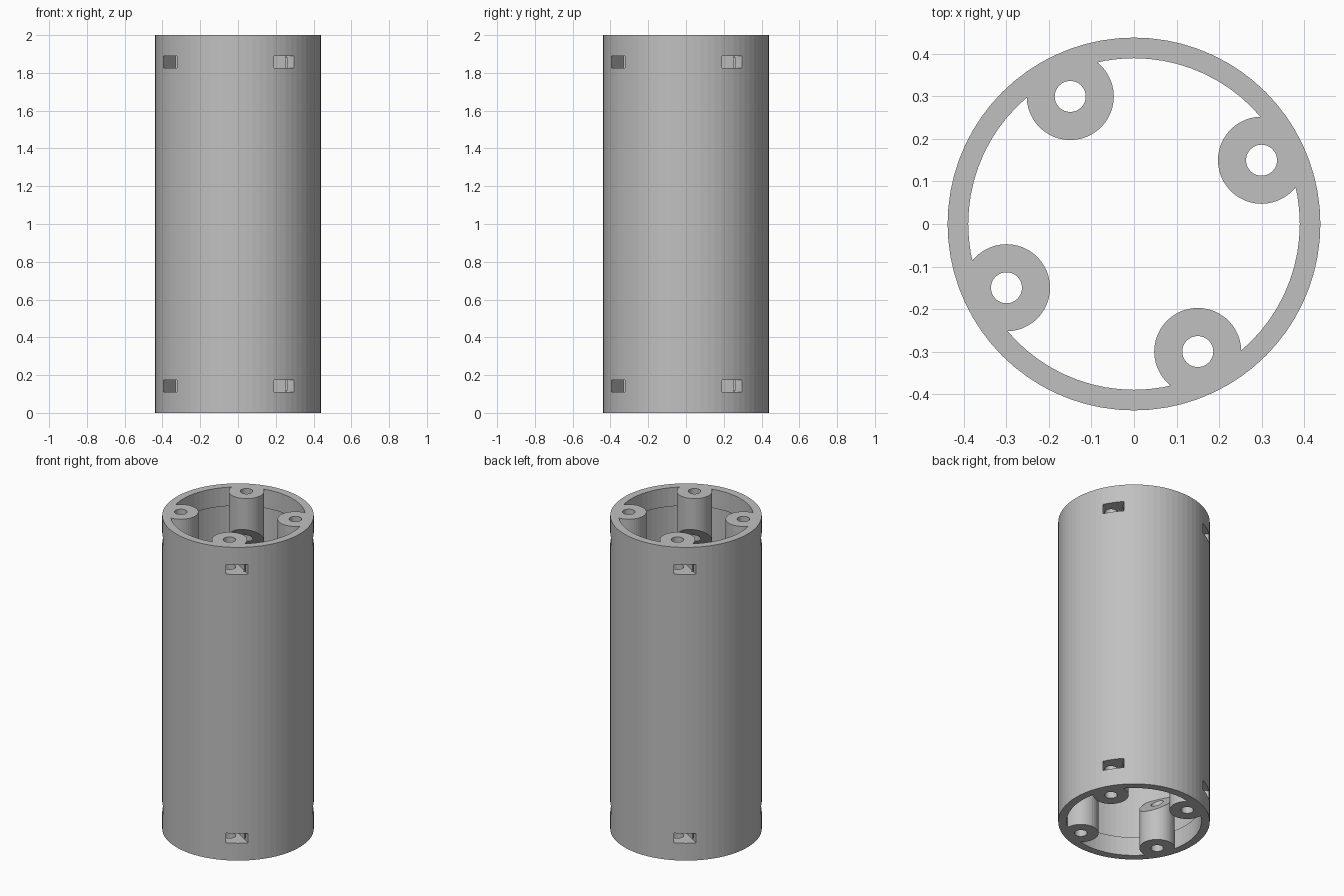
import bpy, bmesh, math
from mathutils import Matrix, Vector

HEIGHT = 2.0
OUTER_R = 0.4385       # outside of the tube
LIP_R = 0.39           # bore at both ends
BORE_R = 0.40          # bore between the lips
LIP = 0.12             # lip depth
BOSS_R = 0.1025
BOSS_LEN = 0.30        # boss length along its axis
HOLE_R = 0.0365
BOSS_AT = Vector((0.15, -0.30, 0))
SLOT_HALF = 0.0585     # half width of the nut slot
SLOT_ANGLE = math.radians(-32)
SLOT_Z = (0.111, 0.173)

if "Cube" in bpy.data.objects:
    bpy.data.objects.remove(bpy.data.objects["Cube"], do_unlink=True)

grey = bpy.data.materials.new("plain_grey")
grey.use_nodes = True
grey.diffuse_color = (0.53, 0.53, 0.53, 1)
grey.node_tree.nodes["Principled BSDF"].inputs["Base Color"].default_value = (0.53, 0.53, 0.53, 1)


def finish(name, bm):
    bmesh.ops.recalc_face_normals(bm, faces=bm.faces)
    mesh = bpy.data.meshes.new(name)
    bm.to_mesh(mesh)
    bm.free()
    mesh.materials.append(grey)
    obj = bpy.data.objects.new(name, mesh)
    bpy.context.scene.collection.objects.link(obj)
    return obj


def prism(bm, outline, z0, z1):
    """Extrude a flat outline from z0 to z1 and return its vertices."""
    low = [bm.verts.new((x, y, z0)) for x, y in outline]
    high = [bm.verts.new((x, y, z1)) for x, y in outline]
    bm.faces.new(low[::-1])
    bm.faces.new(high)
    n = len(outline)
    for i in range(n):
        j = (i + 1) % n
        bm.faces.new((low[i], low[j], high[j], high[i]))
    return low, high


def circle(radius, sides, centre=(0, 0)):
    return [(centre[0] + radius * math.cos(math.tau * i / sides),
             centre[1] + radius * math.sin(math.tau * i / sides)) for i in range(sides)]


def repeat_around(bm, both_ends):
    """Copy the geometry four times around z and, if asked, mirror it to the top end."""
    source = bm.verts[:] + bm.edges[:] + bm.faces[:]
    if both_ends:
        copy = bmesh.ops.duplicate(bm, geom=source)["geom"]
        for v in copy:
            if isinstance(v, bmesh.types.BMVert):
                v.co.z = HEIGHT - v.co.z
        source += copy
    for k in range(1, 4):
        copy = bmesh.ops.duplicate(bm, geom=source)["geom"]
        verts = [v for v in copy if isinstance(v, bmesh.types.BMVert)]
        bmesh.ops.rotate(bm, verts=verts, cent=(0, 0, 0),
                         matrix=Matrix.Rotation(k * math.pi / 2, 3, 'Z'))


# Tube wall with a thicker lip at each end
bm = bmesh.new()
profile = [(OUTER_R, 0), (OUTER_R, HEIGHT), (LIP_R, HEIGHT), (LIP_R, HEIGHT - LIP),
           (BORE_R, HEIGHT - LIP), (BORE_R, LIP), (LIP_R, LIP), (LIP_R, 0)]
SIDES = 72
rings = []
for r, z in profile:
    rings.append([bm.verts.new((x, y, z)) for x, y in circle(r, SIDES)])
for a, b in zip(rings, rings[1:] + rings[:1]):
    for i in range(SIDES):
        j = (i + 1) % SIDES
        bm.faces.new((a[i], a[j], b[j], b[i]))
tube = finish("tube_body", bm)

# Screw bosses, sloped at the inner end back towards the wall
bm = bmesh.new()
radial = BOSS_AT.normalized()
low, high = prism(bm, circle(BOSS_R, 48, BOSS_AT), 0, BOSS_LEN)
for v in high:
    v.co.z += (v.co - BOSS_AT).dot(radial)
repeat_around(bm, True)
bosses = finish("screw_bosses", bm)

# Screw holes
bm = bmesh.new()
prism(bm, circle(HOLE_R, 32, BOSS_AT), -0.1, HEIGHT + 0.1)
repeat_around(bm, False)
holes = finish("screw_hole_cutter", bm)

# Nut slots: a half hexagon around the screw, open to the outside
bm = bmesh.new()
corner = SLOT_HALF / math.cos(math.pi / 6)
outline = [(0.3, -SLOT_HALF), (0.3, SLOT_HALF), (-corner / 2, SLOT_HALF),
           (-corner, 0), (-corner / 2, -SLOT_HALF)]
turn = Matrix.Rotation(SLOT_ANGLE, 3, 'Z')
placed = [(BOSS_AT + turn @ Vector((x, y, 0))).xy for x, y in outline]
prism(bm, placed, *SLOT_Z)
repeat_around(bm, True)
slots = finish("nut_slot_cutter", bm)

# Combine into one solid
bpy.context.view_layer.objects.active = tube
for operand, operation in ((bosses, 'UNION'), (holes, 'DIFFERENCE'), (slots, 'DIFFERENCE')):
    mod = tube.modifiers.new(operand.name, 'BOOLEAN')
    mod.solver = 'EXACT'
    mod.operation = operation
    mod.object = operand
    bpy.ops.object.modifier_apply(modifier=mod.name)
    bpy.data.objects.remove(operand, do_unlink=True)
